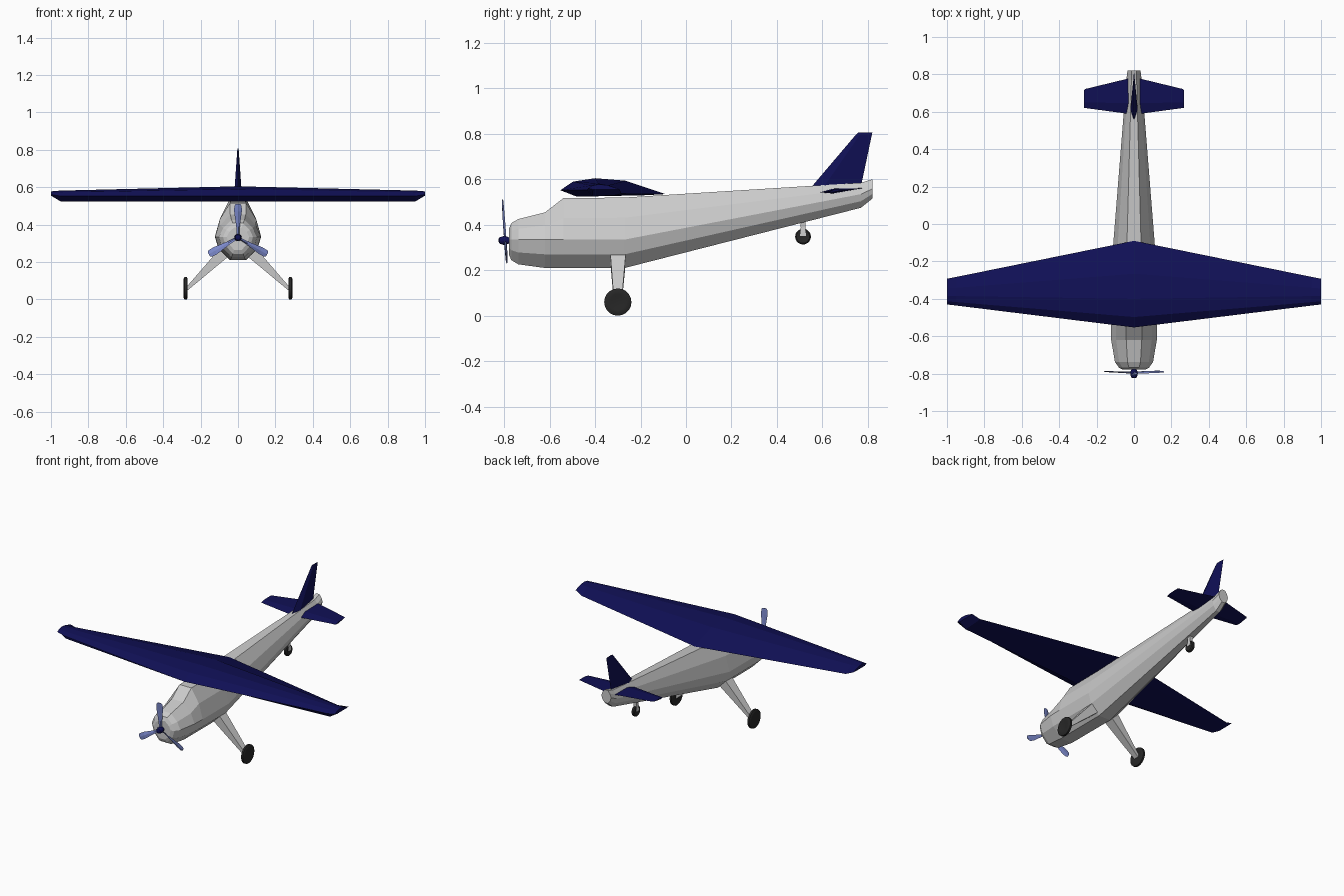
import bpy, bmesh
from math import sin, cos, pi, radians
from mathutils import Matrix, Vector

if "Cube" in bpy.data.objects:
    bpy.data.objects.remove(bpy.data.objects["Cube"])


def colour(name, rgb):
    m = bpy.data.materials.new(name)
    m.diffuse_color = (*rgb, 1)
    m.use_nodes = True
    m.node_tree.nodes["Principled BSDF"].inputs["Base Color"].default_value = m.diffuse_color
    return m


BLUE = colour("navy", (0.005, 0.005, 0.09))
PALE = colour("pale_blue", (0.2, 0.25, 0.6))
BLACK = colour("rubber", (0.02, 0.02, 0.02))


def loft(name, rings, mat=None, smooth=False):
    """Skin a list of equally sized rings and cap both ends."""
    bm = bmesh.new()
    vs = [[bm.verts.new(p) for p in r] for r in rings]
    n = len(vs[0])
    for a, b in zip(vs, vs[1:]):
        for i in range(n):
            j = (i + 1) % n
            bm.faces.new((a[i], a[j], b[j], b[i]))
    bm.faces.new(vs[0])
    bm.faces.new(vs[-1])
    bmesh.ops.recalc_face_normals(bm, faces=bm.faces)
    me = bpy.data.meshes.new(name)
    bm.to_mesh(me)
    bm.free()
    ob = bpy.data.objects.new(name, me)
    bpy.context.collection.objects.link(ob)
    if mat:
        me.materials.append(mat)
    if smooth:
        bpy.ops.object.select_all(action='DESELECT')
        ob.select_set(True)
        bpy.context.view_layer.objects.active = ob
        bpy.ops.object.shade_smooth_by_angle(angle=radians(35))
    return ob


def lathe(name, profile, centre, axis, mat, n=20):
    """Turn (offset, radius) pairs around the x or y axis."""
    c = Vector(centre)
    rings = []
    for o, r in profile:
        ring = []
        for k in range(n):
            u, v = r * cos(2 * pi * k / n), r * sin(2 * pi * k / n)
            ring.append(c + Vector((o, u, v) if axis == 'x' else (u, o, v)))
        rings.append(ring)
    return loft(name, rings, mat, True)


# Fuselage: stations of y, half width, bottom, middle, top
def hull_ring(y, w, b, m, t, dy=0.0):
    half = [(0.34, t), (0.78, m + 0.52 * (t - m)), (1, m),
            (0.83, m - 0.52 * (m - b)), (0.34, b)]
    pts = half + [(-x, z) for x, z in reversed(half)]
    return [(x * w, y, z) for x, z in pts]


stations = [(-0.778, 0.06, 0.265, 0.335, 0.385), (-0.768, 0.08, 0.244, 0.335, 0.408),
            (-0.738, 0.102, 0.226, 0.335, 0.425), (-0.62, 0.122, 0.21, 0.335, 0.455),
            (-0.54, 0.124, 0.21, 0.335, 0.517), (-0.27, 0.124, 0.21, 0.335, 0.52),
            (0.77, 0.041, 0.475, 0.535, 0.585), (0.82, 0.035, 0.515, 0.558, 0.60)]
loft("fuselage", [hull_ring(*s) for s in stations])


# Main wing: chord fraction against height, tapered with upswept tips
def wing_ring(x, y0, y1, zs):
    chord = (0, 0.12, 0.33, 0.62, 1, 0.8, 0.15)
    return [(x, y0 + c * (y1 - y0), z) for c, z in zip(chord, zs)]


root = (0.552, 0.59, 0.605, 0.594, 0.535, 0.53, 0.525)
outer = (0.553, 0.573, 0.582, 0.574, 0.537, 0.53, 0.525)
tip = (0.561, 0.572, 0.578, 0.574, 0.557, 0.555, 0.555)
span = [(1, -0.43, -0.293, tip), (0.95, -0.436, -0.283, outer)]
loft("main_wing",
     [wing_ring(-x, a, b, z) for x, a, b, z in span] +
     [wing_ring(0, -0.553, -0.09, root)] +
     [wing_ring(x, a, b, z) for x, a, b, z in reversed(span)], BLUE)


# Tailplane
def tail_ring(x, y0, y1, z0, z1, h):
    ym, zm = y0 + 0.3 * (y1 - y0), z0 + 0.3 * (z1 - z0)
    return [(x, y0, z0), (x, ym, zm + h), (x, y1, z1), (x, ym, zm - h)]


loft("tailplane", [tail_ring(-0.268, 0.622, 0.715, 0.546, 0.555, 0.004),
                   tail_ring(-0.26, 0.62, 0.722, 0.546, 0.556, 0.006),
                   tail_ring(0, 0.585, 0.785, 0.542, 0.562, 0.011),
                   tail_ring(0.26, 0.62, 0.722, 0.546, 0.556, 0.006),
                   tail_ring(0.268, 0.622, 0.715, 0.546, 0.555, 0.004)], BLUE)


# Tail fin
def fin_ring(z, y0, y1, h):
    ym = y0 + 0.25 * (y1 - y0)
    return [(0, y0, z), (h, ym, z), (0, y1, z), (-h, ym, z)]


loft("tail_fin", [fin_ring(0.57, 0.555, 0.77, 0.02),
                  fin_ring(0.797, 0.748, 0.818, 0.004),
                  fin_ring(0.807, 0.76, 0.82, 0.002)], BLUE)

# Main landing gear
tyre = [(-0.009, 0.027), (-0.011, 0.036), (-0.011, 0.05), (-0.006, 0.06),
        (0.006, 0.06), (0.011, 0.05), (0.011, 0.036), (0.009, 0.027)]
for s, side in ((-1, "left"), (1, "right")):
    def leg_ring(xa, za, xb, zb, y0, y1):
        return [(s * xa, y0, za), (s * xa, y1, za), (s * xb, y1, zb), (s * xb, y0, zb)]
    loft(side + "_gear_leg", [leg_ring(0.045, 0.235, 0.095, 0.275, -0.333, -0.265),
                              leg_ring(0.268, 0.05, 0.276, 0.066, -0.317, -0.283)])
    lathe(side + "_wheel", tyre, (s * 0.28, -0.30, 0.06), 'x', BLACK)

# Tail wheel
lathe("tail_wheel", [(o, r * 0.58) for o, r in tyre], (0, 0.515, 0.348), 'x', BLACK)
loft("tail_wheel_leg", [[(x, y, z) for x, y in ((-w, 0.515 - w), (w, 0.515 - w),
                                                (w, 0.515 + w), (-w, 0.515 + w))]
                        for w, z in ((0.013, 0.35), (0.01, 0.39), (0.014, 0.435))])

# Propeller hub and three blades, tilted slightly forward
lathe("propeller_hub", [(-0.025, 0.008), (-0.021, 0.015), (-0.005, 0.02),
                        (0.005, 0.02), (0.024, 0.013)], (0, -0.799, 0.331), 'y', BLUE, 10)
for k in range(3):
    blade = []
    for r, w, twist in ((0.01, 0.008, 40), (0.06, 0.011, 30), (0.14, 0.021, 12),
                        (0.17, 0.02, 10), (0.18, 0.012, 10)):
        a = radians(twist)
        blade.append([Matrix.Rotation(a, 3, 'Z') @ Vector((x, y, r))
                      for x, y in ((-w, 0), (0, -0.003), (w, 0), (0, 0.003))])
    ob = loft("propeller_blade_%d" % (k + 1), blade, PALE)
    ob.matrix_world = (Matrix.Translation((0, -0.795, 0.331)) @
                       Matrix.Rotation(radians(4), 4, 'X') @
                       Matrix.Rotation(k * 2 * pi / 3, 4, 'Y'))
